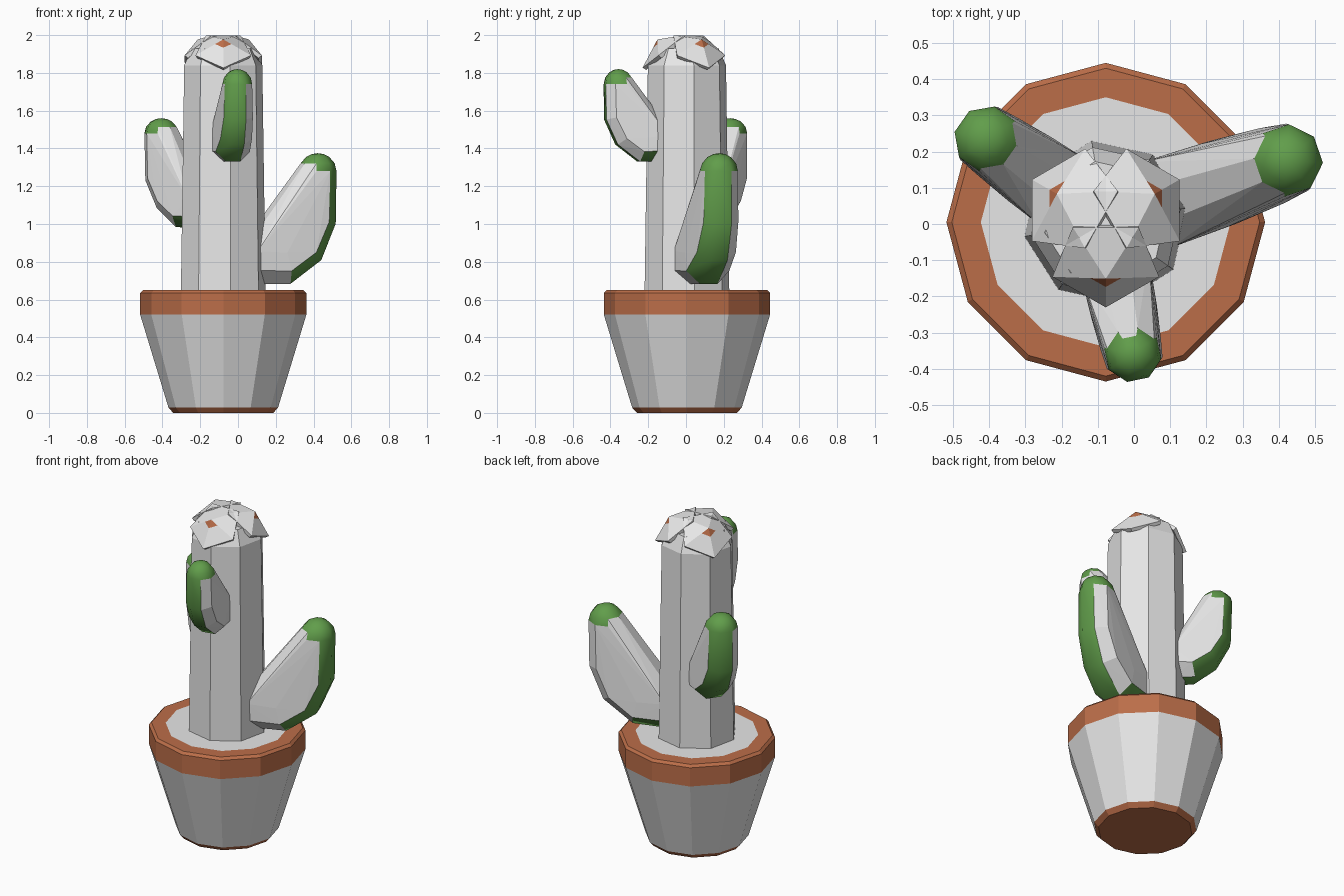
import bpy, bmesh, math
from mathutils import Vector

if "Cube" in bpy.data.objects:
    bpy.data.objects.remove(bpy.data.objects["Cube"])

CX, CY = -0.078, 0.005   # plant axis


def material(name, rgb):
    m = bpy.data.materials.new(name)
    m.diffuse_color = (*rgb, 1)
    m.use_nodes = True
    m.node_tree.nodes["Principled BSDF"].inputs["Base Color"].default_value = m.diffuse_color
    return m


MATS = [material("pale_grey", (0.8, 0.8, 0.8)),
        material("terracotta", (0.50, 0.155, 0.066)),
        material("cactus_green", (0.12, 0.34, 0.07))]
GREY, CLAY, GREEN = 0, 1, 2


def finish(name, bm):
    bmesh.ops.recalc_face_normals(bm, faces=bm.faces)
    me = bpy.data.meshes.new(name)
    bm.to_mesh(me)
    bm.free()
    for m in MATS:
        me.materials.append(m)
    ob = bpy.data.objects.new(name, me)
    bpy.context.collection.objects.link(ob)
    return ob


def lathe(name, sides, turn, profile, mats, end_mats):
    """Stack of (radius, z) rings; one material per band plus the two caps."""
    bm = bmesh.new()
    rings = []
    for r, z in profile:
        ring = []
        for i in range(sides):
            a = turn + math.tau * i / sides
            ring.append(bm.verts.new((CX + r * math.cos(a), CY + r * math.sin(a), z)))
        rings.append(ring)
    for lo, hi, mat in zip(rings, rings[1:], mats):
        for i in range(sides):
            j = (i + 1) % sides
            bm.faces.new((lo[i], lo[j], hi[j], hi[i])).material_index = mat
    bm.faces.new(rings[0][::-1]).material_index = end_mats[0]
    bm.faces.new(rings[-1]).material_index = end_mats[1]
    return finish(name, bm)


def arm(name, angle, path, dome_top):
    """Filled elbow: convex hull of a tapering tube. path holds (out, z, radius)."""
    a = math.radians(angle)
    out = Vector((math.cos(a), math.sin(a), 0))
    side = Vector((-math.sin(a), math.cos(a), 0))
    up = Vector((0, 0, 1))
    base = Vector((CX, CY, 0))
    bm = bmesh.new()

    def ring(s, z, r, tilt):
        across = out * math.sin(tilt) - up * math.cos(tilt)
        for i in range(8):
            t = math.tau * (i + 0.5) / 8
            bm.verts.new(base + out * s + up * z
                         + across * r * math.cos(t) + side * r * math.sin(t))

    n = len(path)
    for k, (s, z, r) in enumerate(path):
        p, q = path[max(k - 1, 0)], path[min(k + 1, n - 1)]
        tilt = math.atan2(q[1] - p[1], q[0] - p[0])
        ring(s, z, r, 0 if k == 0 else math.pi / 2 if k == n - 1 else tilt)
    # rounded tip
    s, z, r = path[-1]
    h = dome_top - z
    for t in (0.45, 0.9, 1.25):
        ring(s, z + h * math.sin(t), r * math.cos(t), math.pi / 2)
    bm.verts.new(base + out * s + up * dome_top)
    bmesh.ops.convex_hull(bm, input=bm.verts[:], use_existing_faces=False)
    bmesh.ops.delete(bm, geom=[v for v in bm.verts if not v.link_faces], context='VERTS')
    bmesh.ops.recalc_face_normals(bm, faces=bm.faces)
    bm.normal_update()

    # green tip and outer strip, grey filled sides
    for f in bm.faces:
        c = f.calc_center_median()
        lat, o = f.normal.dot(side), f.normal.dot(out)
        near = (c - base).dot(out) < path[1][0]
        low = min(v.co.z for v in f.verts)
        outer = o > 0.25 or (f.normal.z < -0.3 and o > -0.3)
        strip = lat > -0.35 if near else -0.85 < lat < 0.35
        if low > z - 0.01 or (outer and strip):
            f.material_index = GREEN
            f.smooth = True
    finish(name, bm)


def flower(name, angle):
    """Tilted shallow five-sided cone with a terracotta kite near its point."""
    a = math.radians(angle)
    out = Vector((math.cos(a), math.sin(a), 0))
    side = Vector((-math.sin(a), math.cos(a), 0))
    tilt = math.radians(38)
    up = Vector((0, 0, 1))
    down = out * math.cos(tilt) - up * math.sin(tilt)
    nrm = out * math.sin(tilt) + up * math.cos(tilt)
    centre = Vector((CX, CY, 1.922)) + out * 0.113
    R = 0.155
    bm = bmesh.new()
    apex_co = centre + nrm * 0.07
    rim, inner, under = [], [], []
    for i in range(5):
        t = math.tau * i / 5
        p = centre + (down * math.cos(t) + side * math.sin(t)) * R
        rim.append(bm.verts.new(p))
        inner.append(bm.verts.new(apex_co.lerp(p, 0.29)))
        under.append(bm.verts.new(p - nrm * 0.02 + (centre - p) * 0.06))
    apex = bm.verts.new(apex_co)
    for i in range(5):
        j = (i + 1) % 5
        tip = bm.faces.new((apex, inner[i], inner[j]))
        tip.material_index = CLAY if i in (0, 4) else GREY
        bm.faces.new((inner[i], rim[i], rim[j], inner[j]))
        bm.faces.new((rim[i], under[i], under[j], rim[j]))
    bm.faces.new(under[::-1])
    finish(name, bm)


# pot with bevelled foot, rim band and filled top
lathe("pot", 12, 0,
      [(0.265, 0), (0.29, 0.028), (0.44, 0.52), (0.44, 0.635), (0.425, 0.65), (0.345, 0.65)],
      [CLAY, GREY, CLAY, CLAY, CLAY], (CLAY, GREY))

# trunk
lathe("trunk", 8, math.radians(10),
      [(0.228, 0.62), (0.21, 1.84), (0.17, 1.93)], [GREY, GREY], (GREY, GREY))

# arms
arm("right_arm", 18.8,
    [(0.15, 0.805, 0.135), (0.33, 0.80, 0.13), (0.45, 0.88, 0.118),
     (0.52, 1.02, 0.105), (0.528, 1.28, 0.1)], 1.375)
arm("left_arm", 145,
    [(0.15, 1.085, 0.12), (0.24, 1.085, 0.115), (0.33, 1.15, 0.105),
     (0.39, 1.25, 0.097), (0.40, 1.48, 0.092)], 1.56)
arm("front_arm", 281.6,
    [(0.12, 1.43, 0.105), (0.24, 1.42, 0.1), (0.315, 1.475, 0.092),
     (0.365, 1.57, 0.085), (0.37, 1.74, 0.08)], 1.82)

# flowers
for label, ang in (("front", 270), ("right", 30), ("left", 150)):
    flower(label + "_flower", ang)
